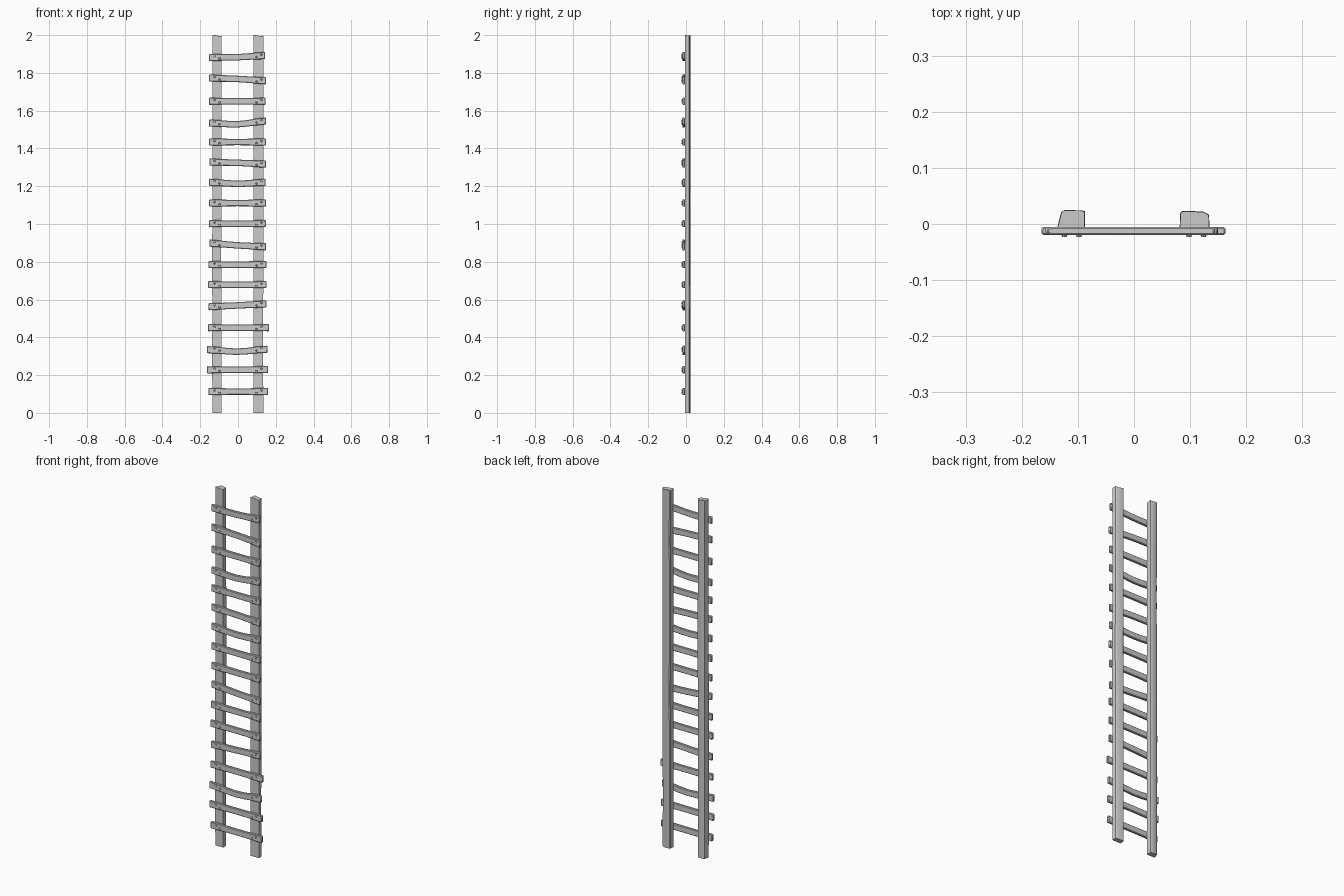
import bpy, bmesh, math, random
from mathutils import Vector, Matrix

if "Cube" in bpy.data.objects:
    bpy.data.objects.remove(bpy.data.objects["Cube"])

random.seed(4)


def finish(bm, name, bevel=0.0):
    bmesh.ops.recalc_face_normals(bm, faces=bm.faces)
    mesh = bpy.data.meshes.new(name)
    bm.to_mesh(mesh)
    bm.free()
    ob = bpy.data.objects.new(name, mesh)
    bpy.context.collection.objects.link(ob)
    bpy.context.view_layer.objects.active = ob
    ob.select_set(True)
    if bevel:
        mod = ob.modifiers.new("soft_edges", 'BEVEL')
        mod.width = bevel
        mod.segments = 1
        mod.angle_limit = math.radians(40)
    bpy.ops.object.shade_smooth_by_angle(angle=math.radians(40))
    ob.select_set(False)
    return ob


def loft(name, rings, bevel=0.0):
    """Skin a list of equal-sized point rings and cap both ends."""
    bm = bmesh.new()
    loops = [[bm.verts.new(p) for p in ring] for ring in rings]
    n = len(loops[0])
    for a, b in zip(loops, loops[1:]):
        for i in range(n):
            j = (i + 1) % n
            bm.faces.new((a[i], a[j], b[j], b[i]))
    bm.faces.new(loops[0][::-1])
    bm.faces.new(loops[-1])
    return finish(bm, name, bevel)


# Two rough-hewn rails with uneven cross-sections
def rail(name, profile):
    rings = []
    for k in range(8):
        z = 2.0 * k / 7
        inner = 0 < k < 7
        dx, dy = [random.uniform(-0.001, 0.001) if inner else 0 for _ in range(2)]
        ring = []
        for i, (x, y) in enumerate(profile):
            dz = -0.006 * (i % 2) if k == 7 else 0
            ring.append((x + dx, y + (dy if y > 0 else 0), z + dz))
        rings.append(ring)
    loft(name, rings)


rail("left_rail", [(-0.136, -0.006), (-0.088, -0.006), (-0.088, 0.022), (-0.092, 0.0235),
                   (-0.124, 0.0245), (-0.129, 0.021)])
rail("right_rail", [(0.082, -0.006), (0.134, -0.006), (0.133, 0.016), (0.123, 0.0215),
                    (0.087, 0.0225), (0.083, 0.019)])

# Rungs: left end x, right end x, then z at left, middle and right
RUNGS = [
    (-0.157, 0.159, 0.113, 0.113, 0.113), (-0.164, 0.159, 0.228, 0.229, 0.229),
    (-0.165, 0.155, 0.335, 0.324, 0.337), (-0.158, 0.163, 0.451, 0.451, 0.451),
    (-0.155, 0.150, 0.562, 0.569, 0.577), (-0.158, 0.150, 0.679, 0.679, 0.679),
    (-0.155, 0.150, 0.785, 0.785, 0.786), (-0.152, 0.148, 0.899, 0.887, 0.879),
    (-0.153, 0.147, 1.002, 1.002, 1.002), (-0.153, 0.149, 1.111, 1.111, 1.111),
    (-0.153, 0.146, 1.221, 1.213, 1.220), (-0.152, 0.148, 1.328, 1.324, 1.317),
    (-0.153, 0.148, 1.434, 1.434, 1.434), (-0.153, 0.147, 1.534, 1.528, 1.545),
    (-0.153, 0.146, 1.650, 1.650, 1.650), (-0.153, 0.149, 1.773, 1.768, 1.758),
    (-0.153, 0.144, 1.881, 1.883, 1.892),
]
HALF_H, FRONT, BACK = 0.019, -0.0195, -0.005


# Sagging plank with softened edges
def rung(name, x0, x1, zl, zm, zr):
    rings = []
    for k in range(7):
        t = k / 6
        x = x0 + (x1 - x0) * t
        sag = zm - (zl + zr) / 2
        z = zl + (zr - zl) * t + sag * math.sin(math.pi * t) ** 2
        h = HALF_H - (0.002 * math.sin(math.pi * t))
        rings.append([(x, FRONT, z - h), (x, FRONT, z + h), (x, BACK, z + h), (x, BACK, z - h)])
    loft(name, rings, 0.003)


# Pairs of round nail heads at each end of a rung
def nails(name, x0, x1, zl, zr):
    bm = bmesh.new()
    for side in (-1, 1):
        for x, dz in ((0.124, 0.006), (0.098, -0.006)):
            px = side * x
            z = zl + (zr - zl) * (px - x0) / (x1 - x0) + dz
            m = Matrix.Translation((px, -0.0205, z)) @ Matrix.Rotation(math.pi / 2, 4, 'X')
            bmesh.ops.create_cone(bm, cap_ends=True, segments=8, radius1=0.006,
                                  radius2=0.004, depth=0.005, matrix=m)
    finish(bm, name)


for i, (x0, x1, zl, zm, zr) in enumerate(RUNGS, 1):
    rung(f"rung_{i}", x0, x1, zl, zm, zr)
    nails(f"rung_nails_{i}", x0, x1, zl, zr)
